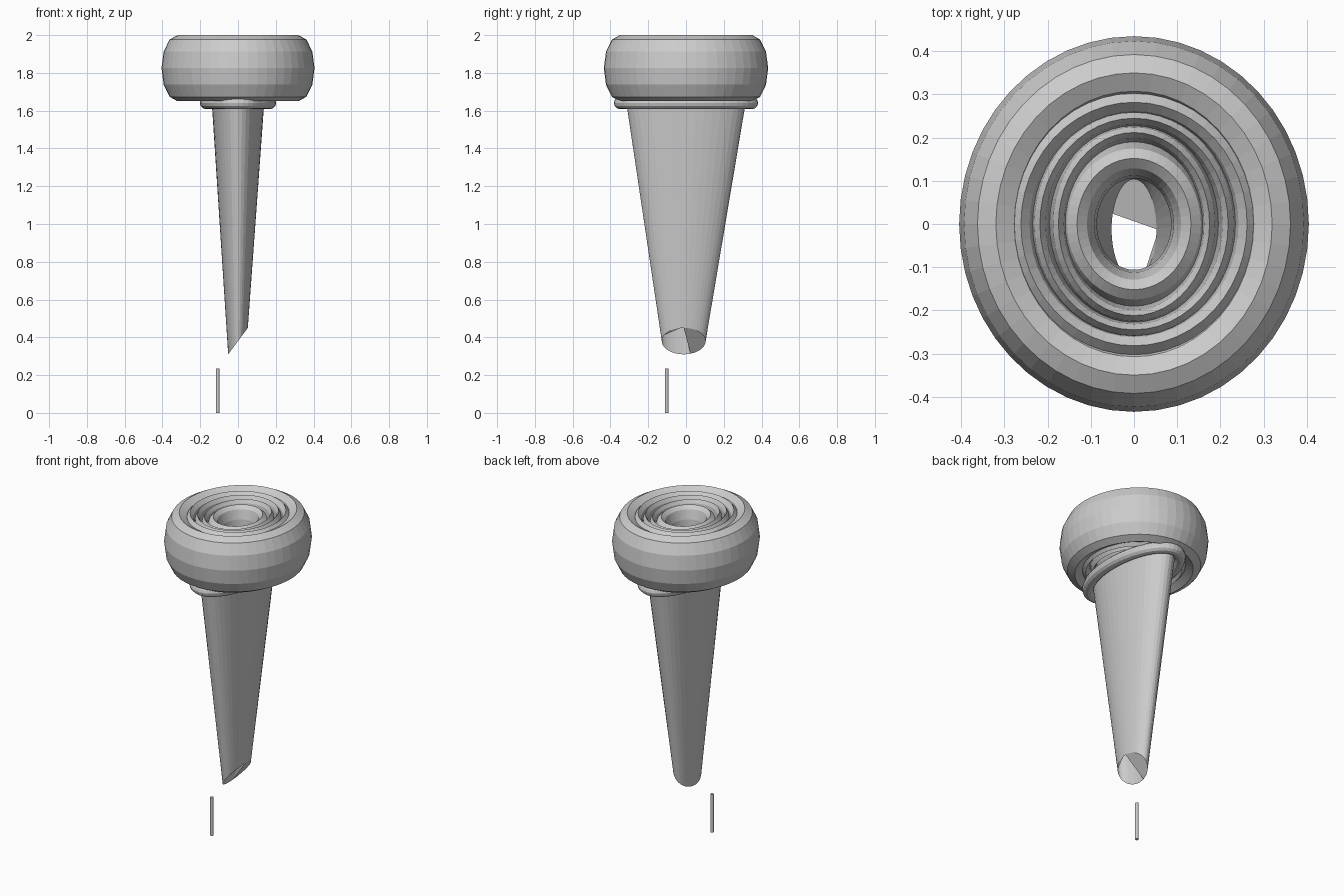
import bpy, bmesh
from math import cos, sin, pi

if "Cube" in bpy.data.objects:
    bpy.data.objects.remove(bpy.data.objects["Cube"])

def make_object(name, bm):
    bmesh.ops.recalc_face_normals(bm, faces=bm.faces)
    mesh = bpy.data.meshes.new(name)
    bm.to_mesh(mesh)
    bm.free()
    obj = bpy.data.objects.new(name, mesh)
    bpy.context.collection.objects.link(obj)
    return obj

def bridge(bm, a, b):
    n = len(a)
    for i in range(n):
        j = (i + 1) % n
        bm.faces.new((a[i], a[j], b[j], b[i]))

def oval_ring(name, rx, ry, tube, half_height, z, major=48, minor=12):
    """Oval torus with an independently stretched tube section."""
    bm = bmesh.new()
    loops = []
    for k in range(minor):
        t = 2 * pi * k / minor
        dr, dz = tube * cos(t), half_height * sin(t)
        loops.append([bm.verts.new(((rx + dr) * cos(2 * pi * i / major),
                                    (ry + dr) * sin(2 * pi * i / major),
                                    z + dz)) for i in range(major)])
    for k in range(minor):
        bridge(bm, loops[k], loops[(k + 1) % minor])
    return make_object(name, bm)

# Head: nested oval rings, widest outside
rings = [
    ("head_outer_ring", 0.320, 0.350, 0.085, 0.175, 1.825),
    ("head_second_ring", 0.262, 0.282, 0.040, 0.168, 1.825),
    ("head_third_ring", 0.218, 0.245, 0.026, 0.162, 1.825),
    ("head_fourth_ring", 0.175, 0.212, 0.025, 0.155, 1.822),
    ("head_inner_ring", 0.132, 0.152, 0.046, 0.150, 1.820),
    # Narrow collar under the head
    ("collar_ring", 0.168, 0.348, 0.034, 0.032, 1.640),
]
for r in rings:
    oval_ring(*r)

# Stem: tapered oval tube with a slanted, partly closed tip
bm = bmesh.new()
n = 40
tip, top = [], []
for i in range(n):
    c, s = cos(2 * pi * i / n), sin(2 * pi * i / n)
    tip.append(bm.verts.new((0.052 * c, 0.116 * s - 0.012, 0.38 + 0.07 * c)))
    top.append(bm.verts.new((0.138 * c, 0.314 * s, 1.63)))
bridge(bm, tip, top)
keep = [i for i in range(-n // 2, n // 2) if tip[i].co.y + 0.45 * tip[i].co.x > 0]
bm.faces.new([tip[i] for i in keep])
corner = [v for v in tip if v.co.x > 0.018 and v.co.y + 0.45 * v.co.x <= 0]
bm.faces.new(corner)
stem = make_object("stem", bm)

# Pin: separate thin rod at the base
bm = bmesh.new()
bmesh.ops.create_cone(bm, cap_ends=True, segments=12, radius1=0.01,
                      radius2=0.01, depth=0.235)
bmesh.ops.translate(bm, verts=bm.verts, vec=(-0.107, -0.102, 0.1175))
make_object("pin", bm)
